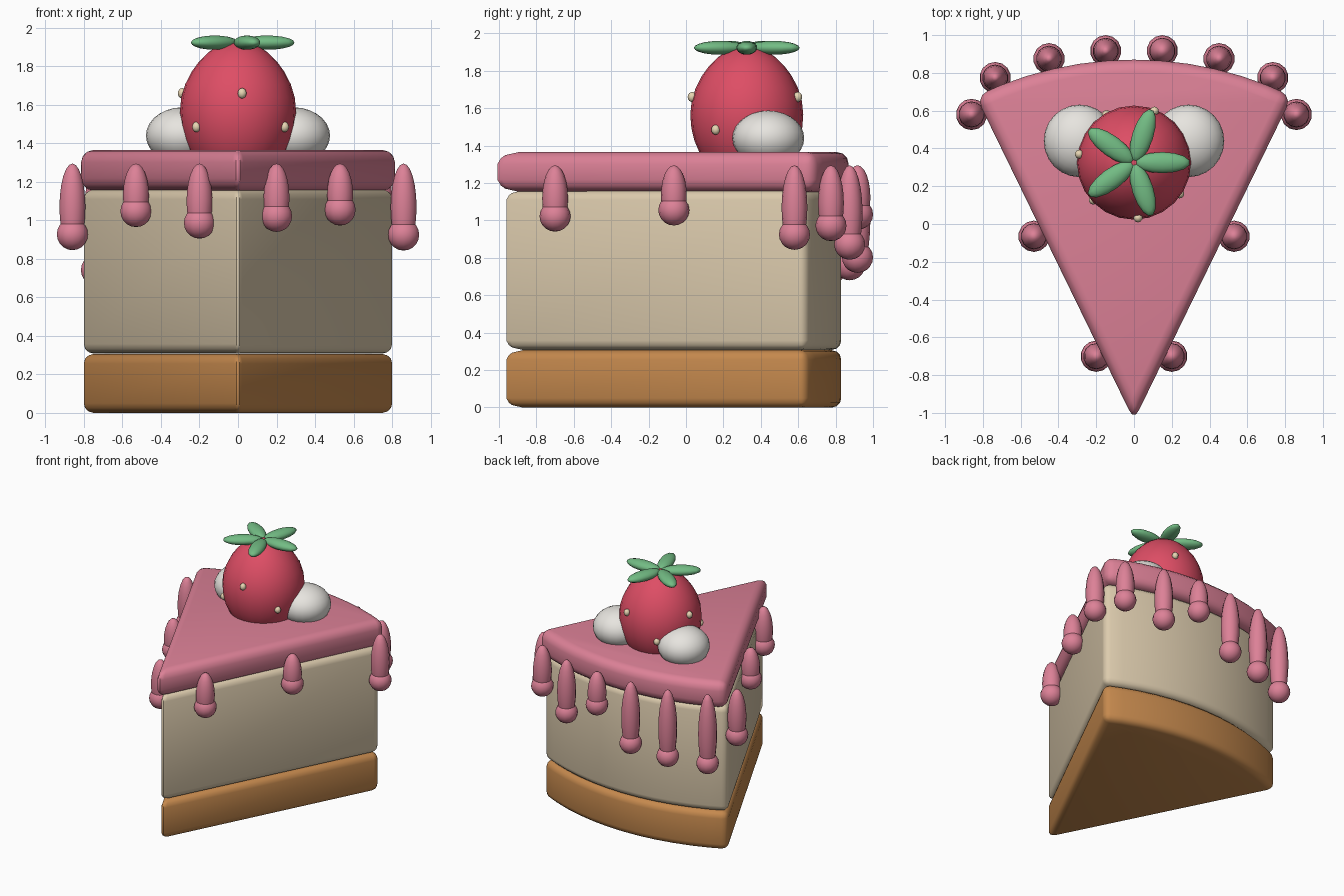
import bpy, bmesh, math
from mathutils import Matrix, Vector

if "Cube" in bpy.data.objects:
    bpy.data.objects.remove(bpy.data.objects["Cube"])


def material(name, rgb):
    m = bpy.data.materials.new(name)
    m.diffuse_color = (*rgb, 1)
    m.use_nodes = True
    m.node_tree.nodes["Principled BSDF"].inputs["Base Color"].default_value = m.diffuse_color
    return m


BISCUIT = material("biscuit brown", (0.56, 0.25, 0.075))
FILLING = material("vanilla cream", (0.72, 0.60, 0.42))
ICING = material("pink icing", (0.72, 0.22, 0.31))
BERRY = material("berry red", (0.73, 0.075, 0.13))
LEAF = material("leaf green", (0.17, 0.50, 0.23))
WHIP = material("whipped cream", (0.80, 0.78, 0.74))
SEED = material("pale seed", (0.80, 0.67, 0.45))


def finish(name, bm, mat, angle=40):
    me = bpy.data.meshes.new(name)
    bmesh.ops.recalc_face_normals(bm, faces=bm.faces)
    bm.to_mesh(me)
    bm.free()
    me.materials.append(mat)
    ob = bpy.data.objects.new(name, me)
    bpy.context.collection.objects.link(ob)
    bpy.ops.object.select_all(action='DESELECT')
    ob.select_set(True)
    bpy.context.view_layer.objects.active = ob
    bpy.ops.object.shade_smooth_by_angle(angle=math.radians(angle))
    return ob


def ball(bm, loc, size, seg=20, rings=12, turn=0.0):
    mat = (Matrix.Translation(loc) @ Matrix.Rotation(turn, 4, 'Z')
           @ Matrix.Diagonal((*size, 1)))
    bmesh.ops.create_uvsphere(bm, u_segments=seg, v_segments=rings, radius=1, matrix=mat)


def wedge(name, tip, back, half, z0, z1, bevel, mat, n=12):
    """Slice-shaped slab: pointed at the front, arc at the back, rounded edges."""
    bm = bmesh.new()
    r, a = back - tip, math.radians(half)
    pts = [(0, tip)]
    for i in range(n + 1):
        t = a - 2 * a * i / n
        pts.append((r * math.sin(t), tip + r * math.cos(t)))
    face = bm.faces.new([bm.verts.new((x, y, z0)) for x, y in pts])
    res = bmesh.ops.extrude_face_region(bm, geom=[face])
    bmesh.ops.translate(bm, vec=(0, 0, z1 - z0),
                        verts=[v for v in res['geom'] if isinstance(v, bmesh.types.BMVert)])
    bmesh.ops.recalc_face_normals(bm, faces=bm.faces)
    sharp = [e for e in bm.edges if e.calc_face_angle(0) > math.radians(30)]
    bmesh.ops.bevel(bm, geom=sharp, offset=bevel, segments=3, profile=0.5,
                    affect='EDGES', clamp_overlap=True)
    return finish(name, bm, mat, 35)


# Cake layers
wedge("biscuit_base", -0.985, 0.83, 26.8, 0.0, 0.306, 0.05, BISCUIT)
wedge("cream_filling", -0.985, 0.83, 26.8, 0.308, 1.16, 0.05, FILLING)
wedge("icing_slab", -1.04, 0.87, 26.0, 1.153, 1.366, 0.065, ICING)

# Icing drips: x, y, lowest z
drips = [(0.20, -0.70, 0.94), (-0.20, -0.70, 0.905),
         (0.53, -0.065, 0.973), (-0.53, -0.065, 0.965),
         (0.86, 0.58, 0.843), (-0.86, 0.58, 0.845),
         (0.735, 0.775, 0.89), (-0.735, 0.775, 0.66),
         (0.45, 0.875, 0.79), (-0.45, 0.875, 0.68),
         (0.15, 0.917, 0.95), (-0.15, 0.917, 0.72)]
for i, (x, y, low) in enumerate(drips):
    bm = bmesh.new()
    top = 1.295
    ball(bm, (x, y, (top + low) / 2), (0.069, 0.069, (top - low) / 2), 14, 12)
    ball(bm, (x, y, low + 0.082), (0.083, 0.083, 0.082), 14, 10)
    finish(f"icing_drip_{i + 1}", bm, ICING, 60)

# Whipped cream dollops
for side, label in ((1, "right"), (-1, "left")):
    bm = bmesh.new()
    ball(bm, (side * 0.288, 0.44, 1.44), (0.19, 0.192, 0.147), 24, 14)
    finish(f"cream_dollop_{label}", bm, WHIP, 60)

# Strawberry: an egg shape slightly narrowed toward the top
C = Vector((0, 0.325, 1.565))
bm = bmesh.new()
ball(bm, (0, 0, 0), (0.302, 0.302, 0.37), 24, 16)
for v in bm.verts:
    k = 1 - 0.12 * max(0, v.co.z / 0.37) ** 2
    v.co = Vector((v.co.x * k, v.co.y * k, v.co.z)) + C
finish("strawberry", bm, BERRY, 60)

# Seeds alternate between a low and a high ring
bm = bmesh.new()
for i in range(7):
    a = math.radians(17) + i * math.tau / 7
    ball(bm, (C.x + 0.293 * math.cos(a), C.y + 0.293 * math.sin(a), 1.66 if i % 2 else 1.485),
         (0.024, 0.024, 0.027), 10, 8)
finish("strawberry_seeds", bm, SEED, 60)

# Leaf crown
bm = bmesh.new()
for i in range(5):
    a = i * math.tau / 5
    ball(bm, (C.x + 0.15 * math.cos(a), C.y + 0.15 * math.sin(a), 1.923),
         (0.147, 0.056, 0.037), 14, 10, a)
finish("leaf_crown", bm, LEAF, 60)
